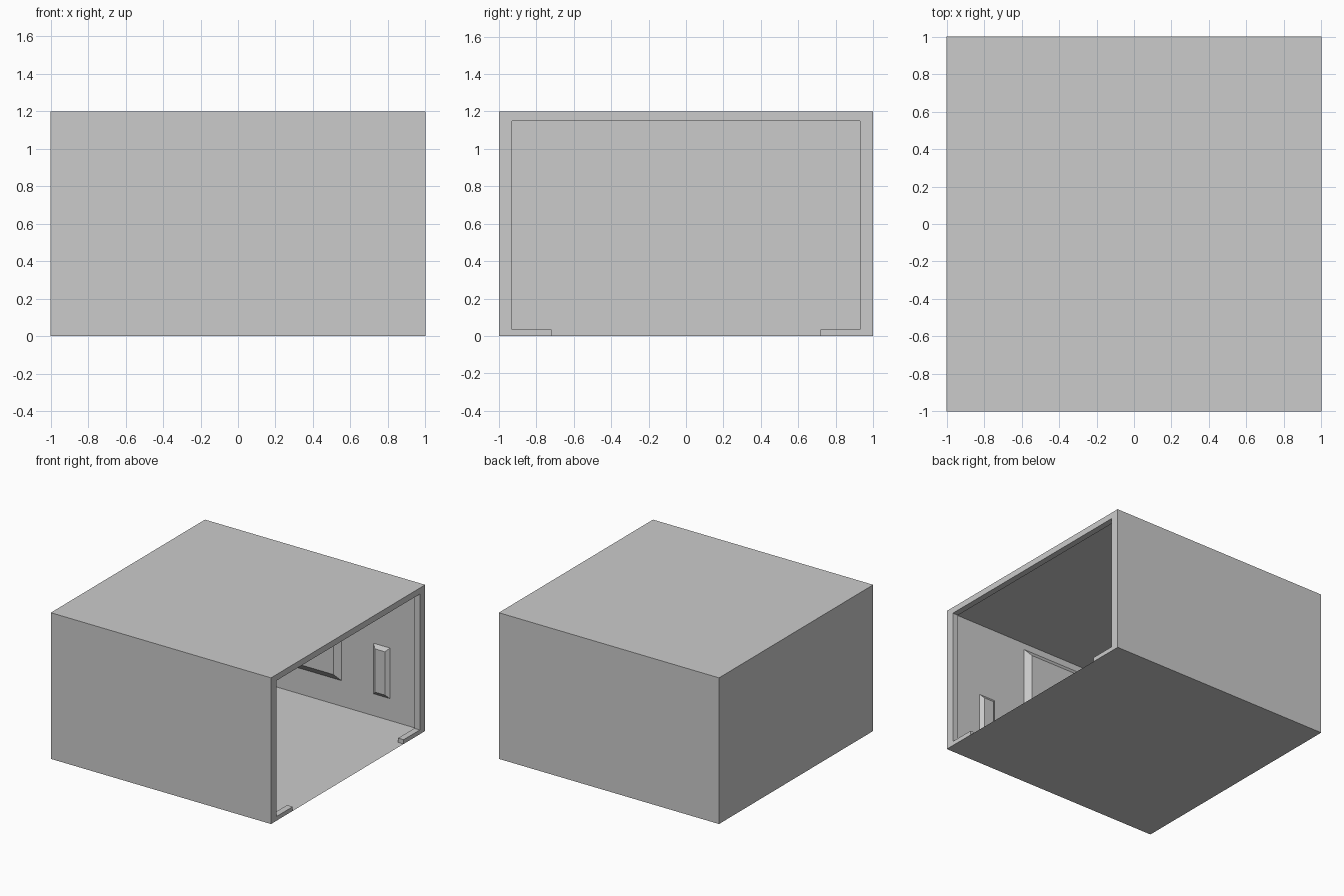
import bpy, bmesh

if "Cube" in bpy.data.objects:
    bpy.data.objects.remove(bpy.data.objects["Cube"])


def make_object(name, verts, faces):
    mesh = bpy.data.meshes.new(name)
    bm = bmesh.new()
    vs = [bm.verts.new(v) for v in verts]
    for f in faces:
        bm.faces.new([vs[i] for i in f])
    bm.normal_update()
    bm.to_mesh(mesh)
    bm.free()
    obj = bpy.data.objects.new(name, mesh)
    bpy.context.collection.objects.link(obj)
    return obj


H = 1.2

# Thin-walled shell, open on the +x side
box = [(x, y, z) for z in (0, H) for x, y in ((-1, -1), (1, -1), (1, 1), (-1, 1))]
make_object("room_shell", box,
            [(3, 2, 1, 0), (4, 5, 6, 7), (0, 1, 5, 4), (2, 3, 7, 6), (3, 0, 4, 7)])

# Opening frame with two short floor lips; its outer sides are the shell itself
half = [(0.72, 0), (1, 0), (1, H)]
inner = [(0.93, 1.15), (0.93, 0.035), (0.72, 0.035)]
outline = (half + [(-y, z) for y, z in reversed(half)]
           + [(-y, z) for y, z in reversed(inner)] + inner)
n = len(outline)
verts = [(x, y, z) for x in (1, 0.95) for y, z in outline]
sides = [(i, i + n, (i + 1) % n + n, (i + 1) % n) for i in range(5, n)]
make_object("opening_frame", verts,
            [tuple(range(n)), tuple(reversed(range(n, 2 * n)))] + sides)


# Bevelled panels standing out from the inner faces of both side walls
def wall_panel(name, side, x0, x1, z0, z1, depth, taper):
    def ring(y, t):
        return [(x0 + t, y, z0 + t), (x1 - t, y, z0 + t),
                (x1 - t, y, z1 - t), (x0 + t, y, z1 - t)]
    verts = ring(side, 0) + ring(side * (1 - depth), taper)
    faces = [(4, 5, 6, 7)] + [(i, (i + 1) % 4, (i + 1) % 4 + 4, i + 4) for i in range(4)]
    if side < 0:
        faces = [tuple(reversed(f)) for f in faces]
    make_object(name, verts, faces)


for side, label in ((-1, "front"), (1, "back")):
    wall_panel(label + "_small_panel", side, 0.53, 0.68, 0.18, 0.595, 0.023, 0.03)
    wall_panel(label + "_large_panel", side, -0.75, 0.24, 0.21, 1.147, 0.035, 0.05)
